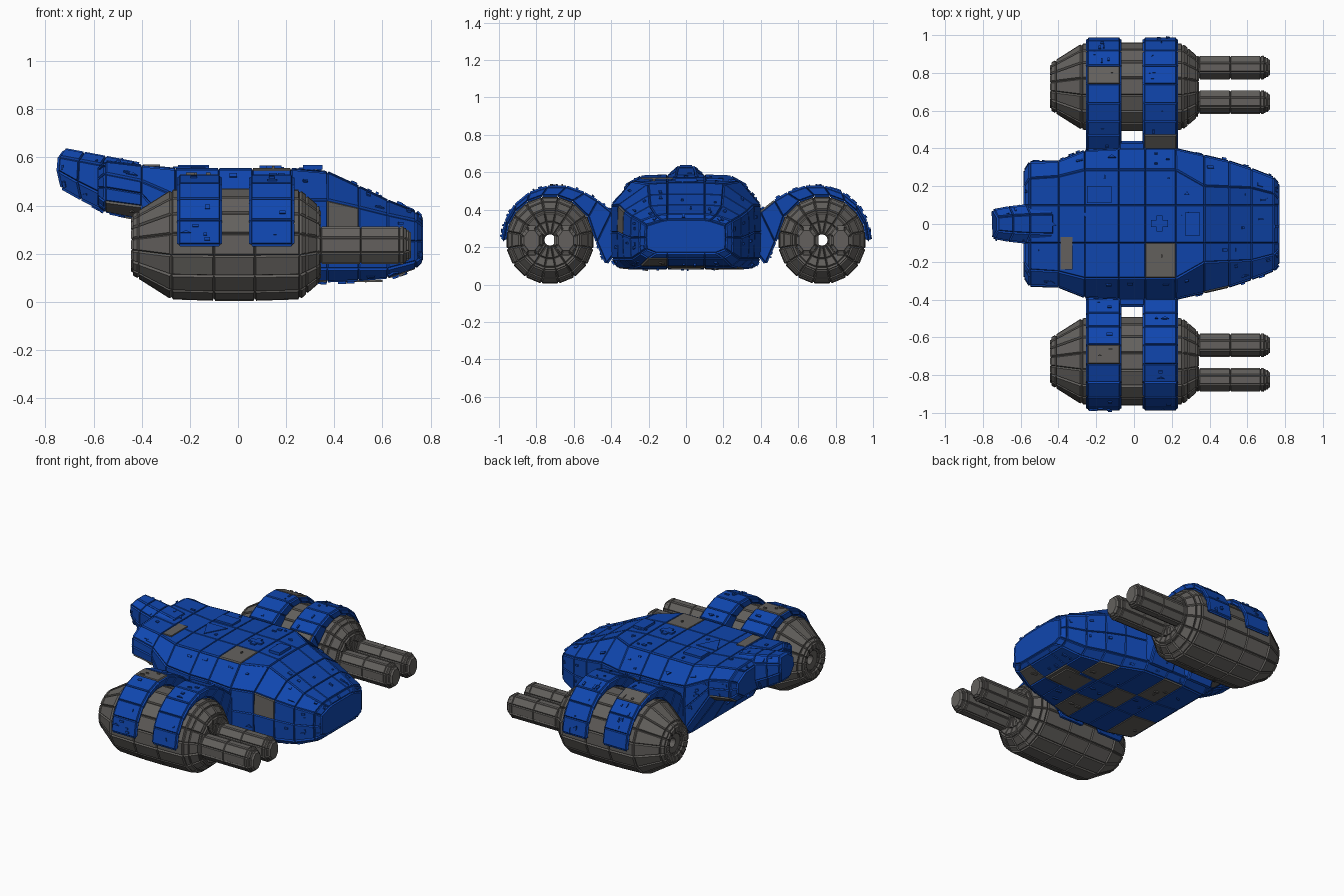
import bpy, bmesh, math, random
from mathutils import Vector, Matrix

if "Cube" in bpy.data.objects:
    bpy.data.objects.remove(bpy.data.objects["Cube"])

random.seed(7)


def material(name, rgb):
    m = bpy.data.materials.new(name)
    m.diffuse_color = (*rgb, 1)
    m.use_nodes = True
    m.node_tree.nodes["Principled BSDF"].inputs["Base Color"].default_value = m.diffuse_color
    return m


BLUE = material("hull blue", (0.005, 0.062, 0.43))
GREY = material("panel grey", (0.125, 0.118, 0.11))
blue_first, grey_first = [BLUE, GREY], [GREY]


def finish(bm, name, mats):
    me = bpy.data.meshes.new(name)
    bm.to_mesh(me)
    bm.free()
    for m in mats:
        me.materials.append(m)
    ob = bpy.data.objects.new(name, me)
    bpy.context.collection.objects.link(ob)
    return ob


def loft(rings, caps=True, wrap=False):
    """Skin a list of closed rings of points."""
    bm = bmesh.new()
    vs = [[bm.verts.new(p) for p in r] for r in rings]
    n = len(rings[0])
    pairs = list(zip(vs, vs[1:])) + ([(vs[-1], vs[0])] if wrap else [])
    for a, b in pairs:
        for i in range(n):
            j = (i + 1) % n
            bm.faces.new((a[i], a[j], b[j], b[i]))
    if caps:
        bm.faces.new(vs[0])
        bm.faces.new(vs[-1])
    bmesh.ops.recalc_face_normals(bm, faces=bm.faces)
    return bm


def panel(bm, rule=None, only=None, gap=0.004, depth=0.009):
    """Raise every face as an armour panel; rule picks the grey ones."""
    bm.normal_update()
    faces = [f for f in bm.faces if only is None or only(f.calc_center_median())]
    for f in faces:
        f.material_index = int(bool(rule and rule(f)))
    bmesh.ops.inset_individual(bm, faces=faces, thickness=gap, depth=depth,
                               use_even_offset=True)
    bm.normal_update()
    return faces


def greebles(bm, faces, count, size=0.02):
    """Scatter small boxes and wedges flush on the panels."""
    spots = []
    faces = [f for f in faces if len(f.verts) == 4 and f.calc_area() > 0.002]
    for _ in range(count):
        f = random.choice(faces)
        a, b, c, d = [v.co.copy() for v in f.verts]
        u, v = random.uniform(.15, .85), random.uniform(.15, .85)
        p = a.lerp(b, u).lerp(d.lerp(c, u), v)
        n = f.normal.copy()
        t = (b - a).normalized()
        t = (t - n * t.dot(n)).normalized()
        spots.append((p, t, n.cross(t), n, f.material_index))
    for p, t, w, n, mi in spots:
        m = Matrix((t, w, n)).transposed().to_4x4()
        m.translation = p
        s = Vector((random.uniform(.4, 1.8), random.uniform(.4, 1), random.uniform(.5, 1))) * size
        m = m @ Matrix.Diagonal((s.x, s.y, s.z, 1))
        if random.random() < .8:
            r = bmesh.ops.create_cube(bm, size=1, matrix=m)
        else:
            r = bmesh.ops.create_cone(bm, segments=3, radius1=.8, radius2=.8, depth=1,
                                      cap_ends=True, matrix=m)
        for v in r["verts"]:
            for f in v.link_faces:
                f.material_index = mi


# Main hull: x, deck half width, deck z, side half width, shoulder z, chine z, belly half width, belly z
stations = [
    (-.575, .20, .555, .28, .51, .44, .22, .40),
    (-.55, .24, .575, .32, .53, .42, .26, .38),
    (-.40, .25, .557, .325, .50, .40, .26, .35),
    (-.26, .285, .543, .38, .44, .16, .33, .115),
    (-.08, .285, .543, .39, .43, .14, .36, .10),
    (.06, .285, .543, .39, .43, .14, .36, .10),
    (.22, .285, .543, .39, .42, .14, .36, .095),
    (.37, .20, .53, .355, .42, .14, .31, .09),
    (.50, .195, .47, .325, .39, .14, .275, .095),
    (.62, .19, .412, .285, .36, .14, .24, .105),
    (.735, .16, .365, .24, .335, .17, .20, .145),
    (.76, .13, .34, .21, .315, .19, .16, .17)]


def hull_ring(x, wt, zt, wm, zh, zl, wb, zb):
    half = [(.1, zt + .005), (wt, zt), (wm, zh), (wm + .004, (zh + zl) / 2), (wm, zl), (wb, zb), (.1, zb)]
    return [(x, y, z) for y, z in half] + [(x, -y, z) for y, z in reversed(half)]


def hull_grey(f):
    c, n = f.calc_center_median(), f.normal
    if n.z < -.8:                                  # checkered belly
        return (int((c.x + 1) / .15) + int((c.y + 1) / .19)) % 3 == 0
    if n.z > .8:                                   # two deck panels
        return -.28 < c.y < -.12 and .06 < c.x < .22
    return .37 < c.x < .5 and c.y < -.3 and .26 < c.z < .36


hull = loft([hull_ring(*s) for s in stations])
greebles(hull, panel(hull, hull_grey), 130)
finish(hull, "hull", blue_first)

# Tail boom: x, half width, top z, bottom z
tail_sections = [(-.45, .10, .575, .37), (-.57, .095, .598, .385), (-.66, .085, .615, .43), (-.74, .07, .63, .475)]
tail = loft([[(x + .02, y, t) for y in (-w * .5, w * .5)] +
             [(x, w, t - .03), (x - .005, w, b + .07), (x + .01, w * .7, b), (x + .01, -w * .7, b),
              (x - .005, -w, b + .07), (x, -w, t - .03)] for x, w, t, b in tail_sections])
greebles(tail, panel(tail), 14, .016)
finish(tail, "tail_boom", blue_first)


def plate(name, corners, z, h, mat):
    """Thin flat plate from an outline in x, y."""
    finish(loft([[(x, y, k) for x, y in corners] for k in (z, z + h)]), name, [mat])


def rect(x0, x1, y0, y1):
    return [(x0, y0), (x1, y0), (x1, y1), (x0, y1)]


# Deck markings, hatches and grey inserts
plate("deck_triangle", [(-.27, .06), (-.12, .06), (-.195, -.08)], .555, .007, BLUE)
plate("deck_cross_long", rect(.09, .18, -.015, .02), .555, .012, BLUE)
plate("deck_cross_short", rect(.118, .152, -.04, .045), .555, .011, BLUE)
plate("deck_grey_insert", rect(-.39, -.325, -.24, -.07), .563, .008, GREY)
plate("deck_hatch_rear", rect(-.25, -.12, .11, .2), .55, .018, BLUE)
plate("deck_hatch_front", rect(.27, .35, -.06, .06), .55, .018, BLUE)
plate("belly_grey_ramp", rect(.4, .6, -.08, .08), .082, .009, GREY)

# Engine pods: turned profile (x, radius) with a hole through the axis
profile = [(-.41, .03), (-.415, .07), (-.43, .075), (-.435, .12), (-.41, .135), (-.275, .222), (-.1, .228),
           (.07, .228), (.255, .222), (.28, .2), (.325, .16), (.335, .15), (.325, .1), (.33, .03)]
SIDES = 16
for side, s in (("left", 1), ("right", -1)):
    rings = [[(x, s * .727 + r * math.cos(a), .238 + r * math.sin(a))
              for a in [2 * math.pi * (i + .5) / SIDES for i in range(SIDES)]] for x, r in profile]
    pod = loft(rings, caps=False, wrap=True)

    def outer(c, s=s):
        return math.hypot(c.y - s * .727, c.z - .238) > .05
    panel(pod, only=outer, gap=.005, depth=.01)
    finish(pod, side + "_engine_pod", grey_first)

    # Twin barrels
    for k, off in enumerate((-.09, .093)):
        secs = [(.29, .9), (.345, .9), (.51, .9), (.67, .9), (.69, .93), (.695, .72), (.712, .72)]
        barrel = loft([[(x, s * .735 + off + .066 * q * math.cos(a), .235 + .085 * q * math.sin(a))
                        for a in [math.pi * (i + .5) / 4 for i in range(8)]] for x, q in secs])
        panel(barrel, gap=.004, depth=.007)
        finish(barrel, f"{side}_barrel_{k + 1}", grey_first)

    # Curved armour straps wrapped over the pod and rooted in the hull
    arc = [((.69 + .29 * math.cos(a), .24 + .285 * math.sin(a)),
            (.727 + .243 * math.cos(a), .238 + .243 * math.sin(a)))
           for a in [math.radians(d) for d in range(0, 121, 20)]]
    arc += [((.475, .445), (.52, .365)), ((.40, .385), (.475, .23)), ((.36, .2), (.425, .115))]
    for k, (x0, x1) in enumerate(((-.245, -.075), (.055, .225))):
        strap = loft([[(x0, s * o[0], o[1]), (x1, s * o[0], o[1]), (x1, s * i[0], i[1]), (x0, s * i[0], i[1])]
                      for o, i in arc])
        grey_band = {("left", 0): (.77, .87), ("left", 1): (.40, .47),
                     ("right", 0): (.60, .70), ("right", 1): (.70, .76)}[side, k]

        def strap_grey(f, g=grey_band):
            return f.normal.z > .5 and g[0] < abs(f.calc_center_median().y) < g[1]
        outside = panel(strap, strap_grey, gap=.004, depth=.009)
        outside = [f for f in outside if f.normal.z > .1 or f.normal.y * s > .5]
        greebles(strap, outside, 18, .018)
        finish(strap, f"{side}_strap_{k + 1}", blue_first)

    # Side block between the straps
    bm = bmesh.new()
    bmesh.ops.create_cube(bm, size=1, matrix=Matrix.LocRotScale(
        Vector((-.01, s * .40, .3)), None, Vector((.13, .06, .2))))
    panel(bm)
    finish(bm, side + "_side_block", blue_first)
